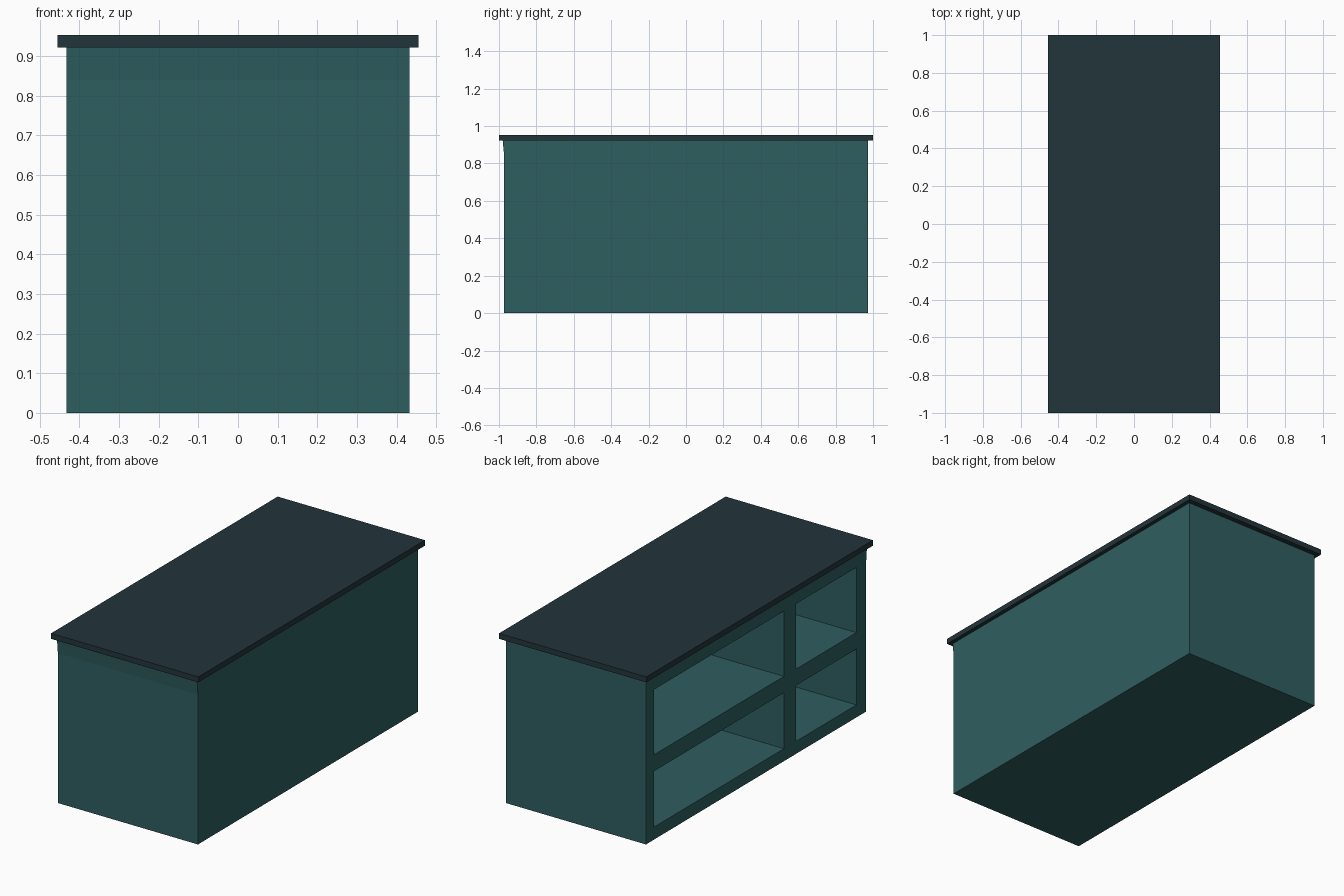
import bpy, bmesh
from mathutils import Vector

if "Cube" in bpy.data.objects:
    bpy.data.objects.remove(bpy.data.objects["Cube"])


def material(name, rgb):
    m = bpy.data.materials.new(name)
    m.diffuse_color = (*rgb, 1.0)
    m.use_nodes = True
    m.node_tree.nodes["Principled BSDF"].inputs["Base Color"].default_value = m.diffuse_color
    return m


def add_object(name, bm, mat):
    bmesh.ops.recalc_face_normals(bm, faces=bm.faces[:])
    me = bpy.data.meshes.new(name)
    bm.to_mesh(me)
    bm.free()
    me.materials.append(mat)
    ob = bpy.data.objects.new(name, me)
    bpy.context.collection.objects.link(ob)
    return ob


teal = material("teal paint", (0.028, 0.112, 0.117))
slate = material("dark slate", (0.0165, 0.035, 0.043))

HALF_W = 0.433      # half width of the cabinet
CUBBY_BACK = 0.37   # x of the cubby back walls
YS = [-0.972, -0.886, -0.352, -0.246, 0.90, 0.972]
ZS = [0.0, 0.07, 0.382, 0.474, 0.838, 0.922]

# Cabinet: grid of cells on the open side, thickened into a solid
bm = bmesh.new()
grid = [[bm.verts.new((-HALF_W, y, z)) for z in ZS] for y in YS]
cells = {}
for i in range(len(YS) - 1):
    for j in range(len(ZS) - 1):
        cells[i, j] = bm.faces.new((grid[i][j], grid[i + 1][j],
                                    grid[i + 1][j + 1], grid[i][j + 1]))
ext = bmesh.ops.extrude_face_region(bm, geom=bm.faces[:])
for v in ext["geom"]:
    if isinstance(v, bmesh.types.BMVert):
        v.co.x = HALF_W

# Slight flare along the top of the front end
for v in bm.verts:
    if v.co.y < YS[0] + 0.001 and v.co.z > ZS[-1] - 0.001:
        v.co.y -= 0.008

# Four open cubbies pushed in from the left side
bmesh.ops.recalc_face_normals(bm, faces=bm.faces[:])
holes = []
for f in bm.faces:
    c = f.calc_center_median()
    in_y = YS[1] < c.y < YS[2] or YS[3] < c.y < YS[4]
    in_z = ZS[1] < c.z < ZS[2] or ZS[3] < c.z < ZS[4]
    if c.x < -HALF_W + 0.001 and in_y and in_z:
        holes.append(f)
pushed = bmesh.ops.extrude_discrete_faces(bm, faces=holes)["faces"]
for f in pushed:
    bmesh.ops.translate(bm, verts=f.verts[:],
                        vec=Vector((HALF_W + CUBBY_BACK, 0, 0)))
add_object("cabinet", bm, teal)

# Countertop slab
bm = bmesh.new()
bmesh.ops.create_cube(bm, size=1.0)
bmesh.ops.scale(bm, vec=(0.91, 2.0, 0.031), verts=bm.verts[:])
bmesh.ops.translate(bm, vec=(0, 0, 0.9375), verts=bm.verts[:])
add_object("countertop", bm, slate)
